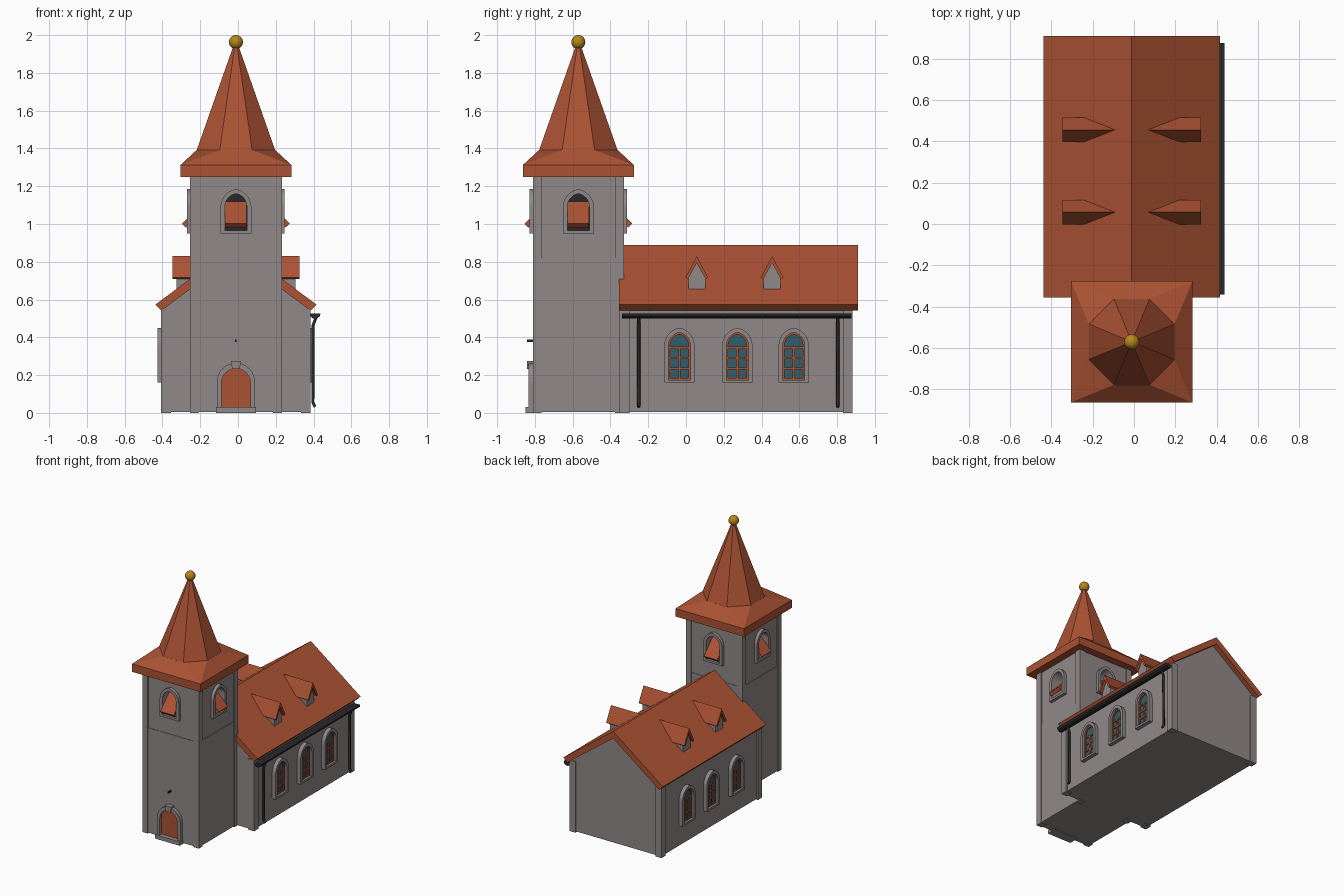
import bpy, bmesh, math
from mathutils import Matrix, Vector

if "Cube" in bpy.data.objects:
    bpy.data.objects.remove(bpy.data.objects["Cube"])

CX, TY = -0.011, -0.57          # building axis, tower centre
T, R = Matrix.Translation, Matrix.Rotation


def material(name, rgb):
    m = bpy.data.materials.new(name)
    m.diffuse_color = (*rgb, 1)
    m.use_nodes = True
    m.node_tree.nodes["Principled BSDF"].inputs["Base Color"].default_value = m.diffuse_color
    return m


STONE = material("grey_stone", (0.285, 0.25, 0.25))
TILE = material("red_tile", (0.41, 0.085, 0.034))
DARK = material("dark_metal", (0.022, 0.022, 0.024))
GLASS = material("teal_glass", (0.032, 0.11, 0.155))
GOLD = material("gold", (0.48, 0.24, 0.01))


def finish(name, bm, mat, M=Matrix()):
    bm.transform(M)
    bmesh.ops.recalc_face_normals(bm, faces=bm.faces[:])
    me = bpy.data.meshes.new(name)
    bm.to_mesh(me)
    bm.free()
    me.materials.append(mat)
    ob = bpy.data.objects.new(name, me)
    bpy.context.collection.objects.link(ob)
    return ob


def side(x, y, quarter):
    """Frame whose axes are (across, up, outward); quarter 0 faces the front."""
    return T((x, y, 0)) @ R(quarter * math.pi / 2, 4, 'Z') @ R(math.pi / 2, 4, 'X')


def prism(name, pts, w0, w1, mat, M, hole=None):
    bm = bmesh.new()
    n = len(pts)
    loops = [[bm.verts.new((u, v, w)) for u, v in p]
             for p in ([pts, hole] if hole else [pts]) for w in (w0, w1)]
    pairs = [(0, 1), (2, 3), (0, 2), (1, 3)] if hole else [(0, 1)]
    for a, b in pairs:
        for i in range(n):
            j = (i + 1) % n
            bm.faces.new((loops[a][i], loops[a][j], loops[b][j], loops[b][i]))
    if not hole:
        bm.faces.new(loops[0])
        bm.faces.new(loops[1])
    return finish(name, bm, mat, M)


def box(name, lo, hi, mat, M=Matrix()):
    bm = bmesh.new()
    bmesh.ops.create_cube(bm, size=1)
    lo, hi = Vector(lo), Vector(hi)
    S = Matrix.Diagonal((*(hi - lo), 1))
    return finish(name, bm, mat, M @ T((lo + hi) / 2) @ S)


def arch(hw, z0, spring, k=1.2, n=6):
    """Arched outline; k = 1 is round, larger is more pointed."""
    r = k * hw
    end = math.acos((r - hw) / r)
    right = [(hw - r + r * math.cos(end * i / n), spring + r * math.sin(end * i / n))
             for i in range(n + 1)]
    return [(-hw, z0), (hw, z0)] + right + [(-u, v) for u, v in right[-2::-1]]


def corners(name, x0, x1, y0, y1, w, top):
    for i, x in enumerate((x0, x1 - w)):
        for j, y in enumerate((y0, y1 - w)):
            box(f"{name}_{i}{j}", (x, y, 0), (x + w, y + w, top), STONE)


front = side(CX, 0, 0)

# nave: gabled body, corner pilasters, roof
prism("nave_walls", [(-.385, .006), (.385, .006), (.385, .555), (0, .842), (-.385, .555)],
      -.872, .345, STONE, front)
corners("nave_pilaster", CX - .396, CX + .396, -.352, .882, .052, .55)
prism("nave_roof", [(-.427, .573), (0, .89), (.427, .573), (.395, .541), (0, .834), (-.395, .541)],
      -.91, .356, TILE, front)

# nave windows on both long sides
for q in (1, -1):
    for i, y in enumerate((-.035, .272, .57)):
        M, tag = side(CX, y, q), f"{'right' if q > 0 else 'left'}_{i}"
        inner = arch(.058, .175, .357)
        prism("window_surround_" + tag, arch(.08, .16, .356), .38, .415, STONE, M, inner)
        prism("window_glass_" + tag, inner, .382, .389, GLASS, M)
        prism("window_frame_" + tag, inner, .388, .398, TILE, M, arch(.049, .184, .357))
        for v in (.345, .291, .235):
            box("window_bar_" + tag, (-.055, v - .006, .388), (.055, v + .006, .397), TILE, M)
        box("window_mullion_" + tag, (-.006, .18, .388), (.006, .345, .397), TILE, M)

    # dormers
    for i, y in enumerate((.057, .456)):
        M, tag = side(CX, y, q), f"{'right' if q > 0 else 'left'}_{i}"
        prism("dormer_wall_" + tag, [(-.045, .64), (.045, .64), (.045, .72), (0, .80), (-.045, .72)],
              .1, .315, STONE, M)
        prism("dormer_roof_" + tag, [(-.06, .717), (0, .83), (.06, .717), (.047, .708),
                                     (0, .793), (-.047, .708)], .07, .336, TILE, M)

# gutter and downpipes on the right side
prism("gutter", [(.38, .527), (.437, .527), (.432, .51), (.418, .499), (.398, .499), (.384, .51)],
      -.877, .34, DARK, side(0, 0, 0))
for i, y in enumerate((-.25, .803)):
    cu = bpy.data.curves.new("downpipe", 'CURVE')
    cu.dimensions, cu.bevel_depth, cu.bevel_resolution, cu.use_fill_caps = '3D', .009, 1, True
    path = [(.413, .505), (.398, .465), (.396, .055), (.408, .032)]
    sp = cu.splines.new('POLY')
    sp.points.add(len(path) - 1)
    for p, (x, z) in zip(sp.points, path):
        p.co = (x, y, z, 1)
    cu.materials.append(DARK)
    bpy.context.collection.objects.link(bpy.data.objects.new(f"downpipe_{i}", cu))

# tower shaft
tower = T((CX, TY, 0))
box("tower_lower_walls", (-.238, -.238, .006), (.238, .238, .82), STONE, tower)
upper = box("tower_upper_walls", (-.234, -.234, .82), (.234, .234, 1.26), STONE, tower)
corners("tower_pilaster", CX - .243, CX + .243, TY - .241, TY + .241, .046, 1.26)

# belfry openings: recess, surround, tilted shutter on each side
bpy.context.view_layer.objects.active = upper
for q, tag in enumerate(("front", "right", "back", "left")):
    M = side(CX, TY, q)
    inner = arch(.058, .966, 1.092)
    cutter = prism("cutter", inner, .12, .3, STONE, M)
    mod = upper.modifiers.new("opening", 'BOOLEAN')
    mod.operation, mod.solver, mod.object = 'DIFFERENCE', 'EXACT', cutter
    bpy.ops.object.modifier_apply(modifier=mod.name)
    bpy.data.objects.remove(cutter)
    prism("belfry_surround_" + tag, arch(.082, .95, 1.088), .225, .258, STONE, M, inner)
    prism("belfry_backing_" + tag, inner, .121, .127, DARK, M)
    tilt = M @ T((0, 1.05, .216)) @ R(-math.pi / 4, 4, 'X')
    box("belfry_shutter_" + tag, (-.057, -.083, -.015), (.057, .083, .015), TILE, tilt)

# door with surround, keystone, step and a small lamp hook
M = side(CX, TY, 0)
door = arch(.077, .03, .158, 1)
prism("door_surround", arch(.1, .006, .165, 1), .23, .265, STONE, M, door)
prism("door", door, .236, .244, TILE, M)
prism("keystone", [(-.02, .232), (.02, .232), (.027, .275), (-.027, .275)], .23, .273, STONE, M)
box("door_step", (-.105, 0, .2), (.105, .03, .28), STONE, M)
box("lamp_hook", (-.004, .376, .23), (.004, .388, .272), DARK, M)

# tower roof: eave slab flaring from the octagon to the square
octagon = [(.225 * math.cos((i + .5) * math.pi / 4), .225 * math.sin((i + .5) * math.pi / 4))
           for i in range(8)]
bm = bmesh.new()
for z in (1.25, 1.312):
    for x in (-.294, .294):
        for y in (-.294, .294):
            bm.verts.new((x, y, z))
for x, y in octagon:
    bm.verts.new((x, y, 1.392))
bmesh.ops.convex_hull(bm, input=bm.verts[:])
finish("tower_eaves", bm, TILE, tower)

# spire and ball
bm = bmesh.new()
bmesh.ops.create_cone(bm, cap_ends=True, segments=8, radius1=.225, radius2=.012, depth=.56)
finish("spire", bm, TILE, tower @ T((0, 0, 1.67)) @ R(math.pi / 8, 4, 'Z'))
bm = bmesh.new()
bmesh.ops.create_uvsphere(bm, u_segments=24, v_segments=14, radius=.037)
for f in bm.faces:
    f.smooth = True
finish("spire_ball", bm, GOLD, tower @ T((0, 0, 1.963)))
